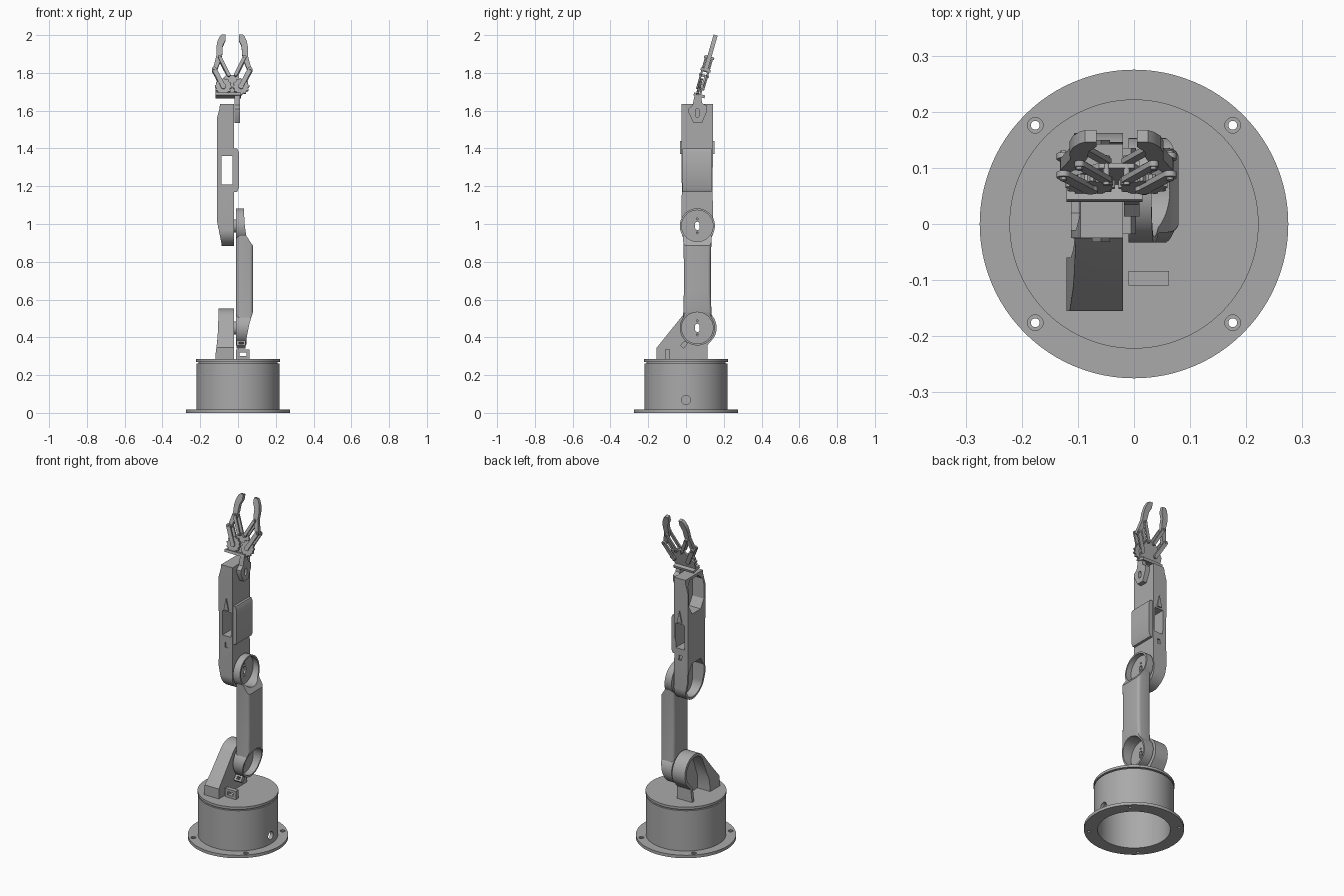
import bpy, bmesh, math
from mathutils import Matrix, Vector

if "Cube" in bpy.data.objects:
    bpy.data.objects.remove(bpy.data.objects["Cube"])

grey = bpy.data.materials.new("light_grey")
grey.use_nodes = True
grey.diffuse_color = (0.4, 0.4, 0.4, 1)
grey.node_tree.nodes["Principled BSDF"].inputs["Base Color"].default_value = (0.4, 0.4, 0.4, 1)
parts = []


def arc(cx, cy, r, a0=0, a1=360, n=40):
    full = abs(a1 - a0) >= 360
    steps = n if full else n + 1
    angles = [math.radians(a0 + (a1 - a0) * i / n) for i in range(steps)]
    return [(cx + r * math.cos(a), cy + r * math.sin(a)) for a in angles]


def capsule(p, q, r, n=10):
    a = math.degrees(math.atan2(q[1] - p[1], q[0] - p[0]))
    return arc(*q, r, a - 90, a + 90, n) + arc(*p, r, a + 90, a + 270, n)


def box(x0, x1, y0, y1):
    return [(x0, y0), (x1, y0), (x1, y1), (x0, y1)]


def prism(name, pts, axis, lo, hi):
    """Extrude a 2D outline along one axis."""
    place = {"x": lambda p, d: (d, p[0], p[1]),
             "y": lambda p, d: (p[0], d, p[1]),
             "z": lambda p, d: (p[0], p[1], d)}[axis]
    bm = bmesh.new()
    face = bm.faces.new([bm.verts.new(place(p, lo)) for p in pts])
    ext = bmesh.ops.extrude_face_region(bm, geom=[face])
    moved = [g for g in ext["geom"] if isinstance(g, bmesh.types.BMVert)]
    bmesh.ops.translate(bm, verts=moved, vec=place((0, 0), hi - lo))
    # The extrusion keeps its starting face only when it is still valid
    bmesh.ops.recalc_face_normals(bm, faces=bm.faces)
    mesh = bpy.data.meshes.new(name)
    bm.to_mesh(mesh)
    bm.free()
    mesh.materials.append(grey)
    ob = bpy.data.objects.new(name, mesh)
    bpy.context.collection.objects.link(ob)
    parts.append(ob)
    return ob


def combine(ob, op, *tools):
    """Apply a boolean with each tool and discard the tool."""
    bpy.context.view_layer.objects.active = ob
    for tool in tools:
        mod = ob.modifiers.new("bool", "BOOLEAN")
        mod.operation, mod.object, mod.solver = op, tool, "EXACT"
        bpy.ops.object.modifier_apply(modifier=mod.name)
        parts.remove(tool)
        bpy.data.objects.remove(tool)
    return ob


def bevel(ob, width, segments):
    bpy.context.view_layer.objects.active = ob
    mod = ob.modifiers.new("bevel", "BEVEL")
    mod.width, mod.segments, mod.limit_method = width, segments, "ANGLE"
    bpy.ops.object.modifier_apply(modifier=mod.name)


SHOULDER, ELBOW = (0.06, 0.45), (0.06, 0.99)

# Base: flanged hollow drum with screw holes and a cable hole
base = prism("base_drum", arc(0, 0, 0.22, n=96), "z", 0.01, 0.262)
combine(base, "UNION", prism("flange", arc(0, 0, 0.275, n=96), "z", 0, 0.018))
combine(base, "DIFFERENCE",
        prism("cavity", arc(0, 0, 0.2, n=96), "z", -0.1, 0.235),
        prism("cable_hole", arc(0, 0.068, 0.024, n=24), "x", 0.1, 0.4))
for sx in (-1, 1):
    for sy in (-1, 1):
        x, y = sx * 0.176, sy * 0.176
        combine(base, "DIFFERENCE",
                prism("screw_hole", arc(x, y, 0.008, n=20), "z", -0.1, 0.1),
                prism("screw_sink", arc(x, y, 0.014, n=20), "z", 0.011, 0.1))
prism("base_neck", arc(0, 0, 0.21, n=96), "z", 0.26, 0.272)
prism("turntable", arc(0, 0, 0.222, n=96), "z", 0.27, 0.285)

# Shoulder bracket: open-backed shell with a flared front foot
outline = [(-0.155, 0.284), (-0.155, 0.345)] + arc(*SHOULDER, 0.102, 140, -30, 30) + [(0.115, 0.36), (0.115, 0.284)]
shoulder = prism("shoulder_bracket", outline, "x", -0.12, -0.02)
side = [(-0.02, 0.2), (-0.12, 0.2), (-0.12, 0.3), (-0.108, 0.4), (-0.1, 0.6), (-0.02, 0.6)]
combine(shoulder, "INTERSECT", prism("side_shape", side, "y", -0.3, 0.3))
pocket = [(-0.06, 0.27), (-0.06, 0.36)] + arc(*SHOULDER, 0.085, 140, -30, 24) + [(0.095, 0.36), (0.095, 0.27)]
combine(shoulder, "DIFFERENCE",
        prism("pocket", pocket, "x", -0.2, -0.035),
        prism("axle_slot", capsule((0.06, 0.44), (0.06, 0.46), 0.012), "x", -0.2, 0.1))

# Cable clips: one on the turntable, one tilted beside the shoulder
clip = prism("turntable_clip", box(-0.01, 0.062, 0.284, 0.335), "y", -0.11, -0.084)
combine(clip, "DIFFERENCE", prism("clip_hole", box(0.008, 0.044, 0.3, 0.32), "y", -0.2, 0))
clip = prism("arm_clip", box(-0.008, 0.04, -0.015, 0.02), "y", -0.012, 0.012)
combine(clip, "DIFFERENCE", prism("clip_hole", box(0.006, 0.028, -0.005, 0.01), "y", -0.1, 0.1))
clip.data.transform(Matrix.Translation((0, -0.012, 0.36)) @ Matrix.Rotation(math.radians(-40), 4, "X"))

# Lower arm: waisted beam with a cupped joint at each end
waist = [(0.06 + s * (0.069 + 0.008 * abs(t)), 0.72 + s * t * 0.27)
         for s in (-1, 1) for t in (-1, -0.7, -0.3, 0.3, 0.7, 1)]
lower = prism("lower_arm", waist, "x", -0.01, 0.08)
bevel(lower, 0.018, 4)
for c in (SHOULDER, ELBOW):
    combine(lower, "UNION", prism("joint", arc(*c, 0.093, n=64), "x", -0.0101, 0.078))
side = [(-0.05, 1.1), (0.03, 1.1), (0.035, 1.0), (0.043, 0.94), (0.065, 0.905), (0.0795, 0.885),
        (0.0795, 0.535), (0.06, 0.47), (0.046, 0.4), (0.04, 0.3), (-0.05, 0.3)]
combine(lower, "INTERSECT", prism("side_shape", side, "y", -0.2, 0.3))
for c in (SHOULDER, ELBOW):
    combine(lower, "DIFFERENCE",
            prism("cup", arc(*c, 0.083, n=64), "x", 0.002, 0.2),
            prism("slot", capsule((c[0], c[1] - 0.01), (c[0], c[1] + 0.01), 0.012), "x", -0.1, 0.1),
            *[prism("screw", arc(c[0], c[1] + s * 0.037, 0.005, n=12), "x", -0.1, 0.1) for s in (-1, 1)])
    washer = prism("joint_washer", arc(*c, 0.035, n=32), "x", -0.022, -0.009)
    combine(washer, "DIFFERENCE", prism("bore", arc(*c, 0.024, n=24), "x", -0.1, 0.1))

# Upper arm: housing with two side pockets and a through window
outline = [(-0.025, 1.635), (-0.025, 1.4), (-0.022, 1.18)] + arc(0.06, 0.97, 0.086, 180, 360, 30) \
    + [(0.14, 1.18), (0.143, 1.4), (0.143, 1.635)]
upper = prism("upper_arm", outline, "x", -0.115, -0.02)
side = [(-0.02, 0.8), (-0.085, 0.8), (-0.088, 0.9), (-0.112, 1.02), (-0.112, 1.56), (-0.098, 1.61),
        (-0.09, 1.7), (-0.02, 1.7)]
combine(upper, "INTERSECT", prism("side_shape", side, "y", -0.3, 0.3))
low = arc(0.06, 0.97, 0.072, 180, 360, 24) + [(0.132, 1.07), (0.1, 1.12), (0.02, 1.12), (-0.012, 1.07)]
high = [(-0.011, 1.47), (0.02, 1.42), (0.1, 1.42), (0.129, 1.47), (0.129, 1.59), (0.1, 1.62), (0.02, 1.62),
        (-0.011, 1.59)]
combine(upper, "DIFFERENCE",
        prism("low_pocket", low, "x", -0.3, -0.035),
        prism("high_pocket", high, "x", -0.3, -0.035),
        prism("window", box(-0.088, -0.03, 1.21, 1.36), "y", -0.3, 0.3),
        prism("slot", capsule((0.06, 0.98), (0.06, 1.0), 0.012), "x", -0.1, 0.1),
        prism("front_notch", box(-0.07, -0.05, 1.14, 1.17), "y", -0.1, -0.017),
        prism("back_notch", box(-0.07, -0.05, 1.14, 1.17), "y", 0.132, 0.3))
for name, y in (("front_rib", -0.032), ("back_rib", 0.14)):
    prism(name, [(-0.075, 1.37), (-0.043, 1.37), (-0.052, 1.41), (-0.059, 1.44), (-0.066, 1.41)], "y", y, y + 0.01)
prism("side_cover", [(-0.025, 1.17), (-0.005, 1.17), (0.004, 1.19), (0.004, 1.38), (-0.005, 1.4), (-0.025, 1.4)],
      "y", -0.018, 0.135)

# Wrist plate
wrist = prism("wrist_plate", [(0.04, 1.535), (0.085, 1.535), (0.112, 1.6), (0.112, 1.625), (0.085, 1.64),
                              (0.08, 1.68), (0.045, 1.68), (0.035, 1.63), (0.013, 1.61), (0.013, 1.59)],
              "x", -0.018, 0.01)
combine(wrist, "DIFFERENCE", prism("slot", capsule((0.06, 1.575), (0.06, 1.6), 0.01), "x", -0.1, 0.1))

# Gripper: drawn upright as one half, mirrored, then tilted back
first = len(parts)
prism("gripper_base", box(-0.12, 0.015, 1.675, 1.69), "y", -0.025, 0.035)
prism("gripper_plate", [(-0.12, 1.685), (0.015, 1.685), (0.03, 1.72), (0.0, 1.79), (-0.062, 1.79), (-0.12, 1.73)],
      "y", 0.003, 0.013)
FINGER = [(0.036, 2.0), (0.036, 1.97), (0.05, 1.94), (0.052, 1.9), (0.058, 1.87), (0.084, 1.805), (0.1, 1.808),
          (0.1, 1.825), (0.083, 1.89), (0.084, 1.93), (0.078, 1.965), (0.066, 1.99), (0.056, 2.0)]
GEAR, OUTER, CROSS, INNER = (0.047, 1.725), (0.095, 1.815), (0.018, 1.785), (0.066, 1.88)
for sign, label in ((-1, "right"), (1, "left")):
    def half(pts):
        return [(-0.031 + sign * u, z) for u, z in pts]
    prism(label + "_finger", half(FINGER), "y", -0.011, 0.011)
    teeth = [(GEAR[0] + r * math.cos(a), GEAR[1] + r * math.sin(a)) for i in range(48)
             for r, a in [(0.044 if i % 4 < 2 else 0.038, math.tau * i / 48)]]
    prism(label + "_gear", half(teeth), "y", -0.014, 0.0)
    prism(label + "_gear_hub", half(arc(*GEAR, 0.014, n=20)), "y", -0.022, 0.02)
    for layer, y in (("front", -0.022), ("back", 0.012)):
        prism(f"{label}_{layer}_outer_link", half(capsule(GEAR, OUTER, 0.012)), "y", y, y + 0.01)
        prism(f"{label}_{layer}_inner_link", half(capsule(CROSS, INNER, 0.009)), "y", y, y + 0.01)
    for p in (OUTER, CROSS, INNER):
        prism(label + "_pivot_pin", half(arc(*p, 0.006, n=12)), "y", -0.027, 0.027)
tilt = math.radians(-16)
pose = Matrix.Translation((0, 0.042, 1.6)) @ Matrix.Rotation(tilt, 4, "X") \
    @ Matrix.Scale(1 / math.cos(tilt), 4, Vector((0, 0, 1))) @ Matrix.Translation((0, 0, -1.6))
for ob in parts[first:]:
    ob.data.transform(pose)

# Smooth the curved walls, keep the edges crisp
bpy.ops.object.select_all(action="DESELECT")
for ob in parts:
    ob.select_set(True)
bpy.context.view_layer.objects.active = parts[0]
bpy.ops.object.shade_smooth_by_angle(angle=math.radians(30))
